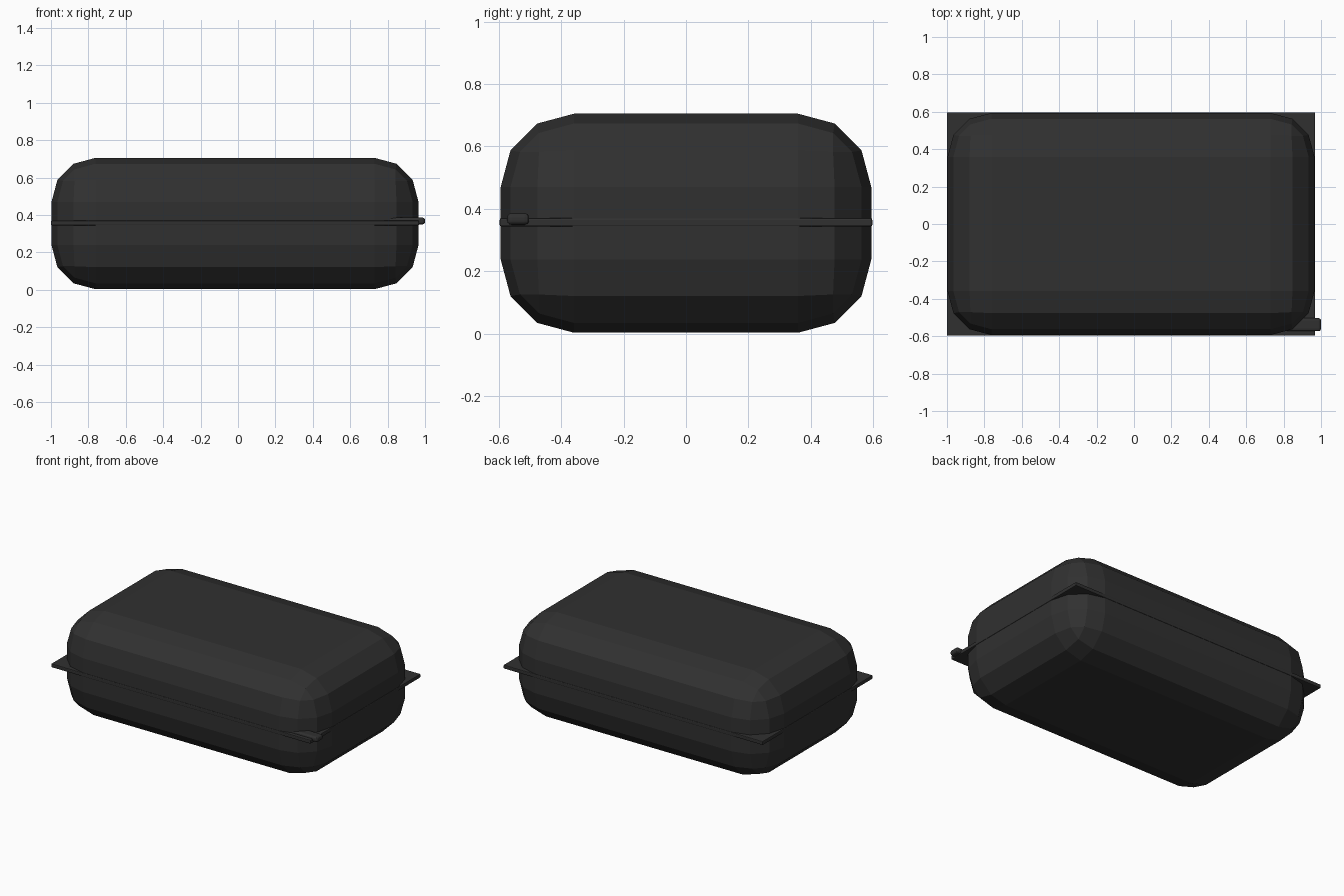
import bpy, bmesh

if "Cube" in bpy.data.objects:
    bpy.data.objects.remove(bpy.data.objects["Cube"])

mat = bpy.data.materials.new("charcoal")
mat.diffuse_color = (0.03, 0.03, 0.03, 1)
mat.use_nodes = True
mat.node_tree.nodes["Principled BSDF"].inputs["Base Color"].default_value = mat.diffuse_color


def rounded_box(name, lo, hi, bevel, segments):
    """Box between two corners with every edge rounded."""
    bm = bmesh.new()
    bmesh.ops.create_cube(bm, size=1)
    for v in bm.verts:
        for i in range(3):
            v.co[i] = hi[i] if v.co[i] > 0 else lo[i]
    bmesh.ops.bevel(bm, geom=bm.edges[:], offset=bevel, offset_type='OFFSET',
                    segments=segments, profile=0.5, affect='EDGES')
    bmesh.ops.recalc_face_normals(bm, faces=bm.faces[:])
    me = bpy.data.meshes.new(name)
    bm.to_mesh(me)
    bm.free()
    me.materials.append(mat)
    ob = bpy.data.objects.new(name, me)
    bpy.context.collection.objects.link(ob)
    return ob


# soft case shell
rounded_box("case_body", (-0.997, -0.594, 0.003), (0.965, 0.594, 0.705), 0.235, 3)
# thin flat seam sticking out around the middle
rounded_box("zip_seam", (-1.0, -0.597, 0.344), (0.968, 0.597, 0.370), 0.005, 2)
# zip pull on the right front corner
rounded_box("zip_pull", (0.80, -0.573, 0.349), (1.0, -0.503, 0.386), 0.014, 3)
